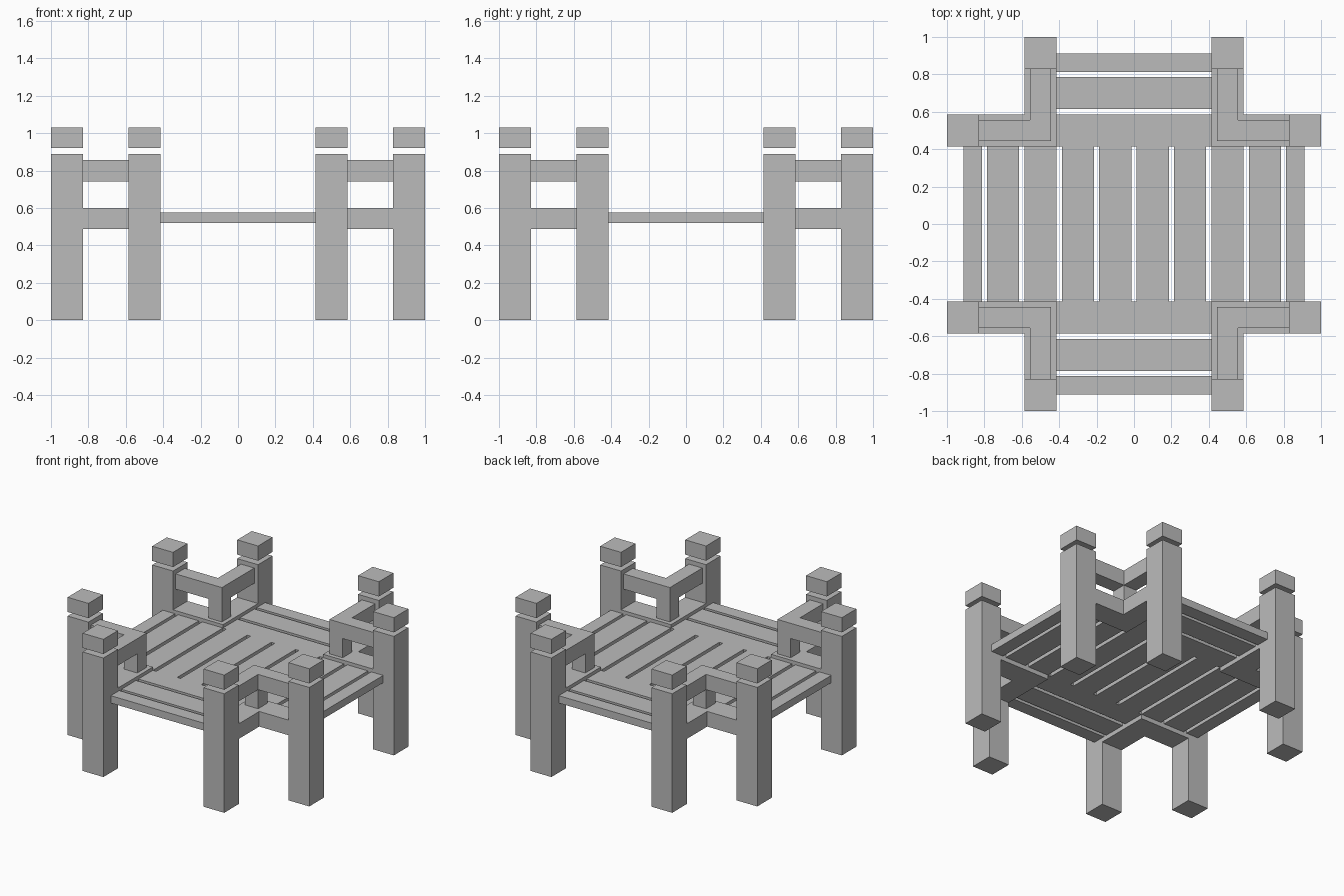
import bpy
import bmesh
from mathutils import Vector

cube = bpy.data.objects.get("Cube")
if cube:
    bpy.data.objects.remove(cube, do_unlink=True)

grey = bpy.data.materials.new("plain_grey")
grey.use_nodes = True
grey.diffuse_color = (0.5, 0.5, 0.5, 1)
grey.node_tree.nodes["Principled BSDF"].inputs["Base Color"].default_value = (0.5, 0.5, 0.5, 1)


def finish(name, bm):
    mesh = bpy.data.meshes.new(name)
    bmesh.ops.recalc_face_normals(bm, faces=bm.faces)
    bm.to_mesh(mesh)
    bm.free()
    mesh.materials.append(grey)
    obj = bpy.data.objects.new(name, mesh)
    bpy.context.collection.objects.link(obj)


def box(name, x, y, z):
    """Box spanning the given (low, high) ranges."""
    bm = bmesh.new()
    bmesh.ops.create_cube(bm, size=1)
    for v in bm.verts:
        v.co = Vector([r[0] if c < 0 else r[1] for c, r in zip(v.co, (x, y, z))])
    finish(name, bm)


def angle_rail(name, sx, sy, inner, outer, end, z):
    """L-shaped rail joining the two posts of one corner."""
    profile = [(inner, inner), (end, inner), (end, outer),
               (outer, outer), (outer, end), (inner, end)]
    bm = bmesh.new()
    face = bm.faces.new([bm.verts.new((sx * x, sy * y, z[0])) for x, y in profile])
    top = bmesh.ops.extrude_face_region(bm, geom=[face])["geom"]
    bmesh.ops.translate(bm, vec=(0, 0, z[1] - z[0]),
                        verts=[g for g in top if isinstance(g, bmesh.types.BMVert)])
    finish(name, bm)


def around(centre, half):
    return (centre - half, centre + half)


HALF = 0.086          # half the width of posts and planks
MID, FAR = 0.5, 0.914  # post centre lines
INNER, OUTER, END = MID - HALF, MID + HALF, FAR - HALF
DECK = (0.52, 0.575)

for sx, side in ((1, "left"), (-1, "right")):
    for sy, end in ((-1, "front"), (1, "back")):
        tag = f"{end}_{side}"
        # Posts with separate floating caps
        for kind, px, py in (("side", FAR, MID), ("end", MID, FAR)):
            x, y = around(sx * px, HALF), around(sy * py, HALF)
            box(f"{tag}_{kind}_post", x, y, (0, 0.89))
            box(f"{tag}_{kind}_cap", x, y, (0.92, 1.03))
        # Corner rails and the short strut between them
        angle_rail(f"{tag}_lower_rail", sx, sy, INNER, OUTER, END, (0.487, 0.6))
        angle_rail(f"{tag}_upper_rail", sx, sy, MID - 0.055, MID + 0.055, END, (0.743, 0.857))
        box(f"{tag}_strut", around(sx * MID, 0.055), around(sy * MID, 0.055), (0.6, 0.743))

# Deck planks: inner ones run front to back, outer ones on all four sides
span = (-INNER, INNER)
for s, side, end in ((1, "left", "back"), (-1, "right", "front")):
    for i, (pos, half) in enumerate(((0.1, HALF), (0.3, HALF), (MID, HALF),
                                     (0.7, HALF), (0.862, 0.05))):
        across = around(s * pos, half)
        box(f"{side}_plank_{i + 1}", across, span, DECK)
        if pos >= MID:
            box(f"{end}_plank_{i - 1}", span, across, DECK)
